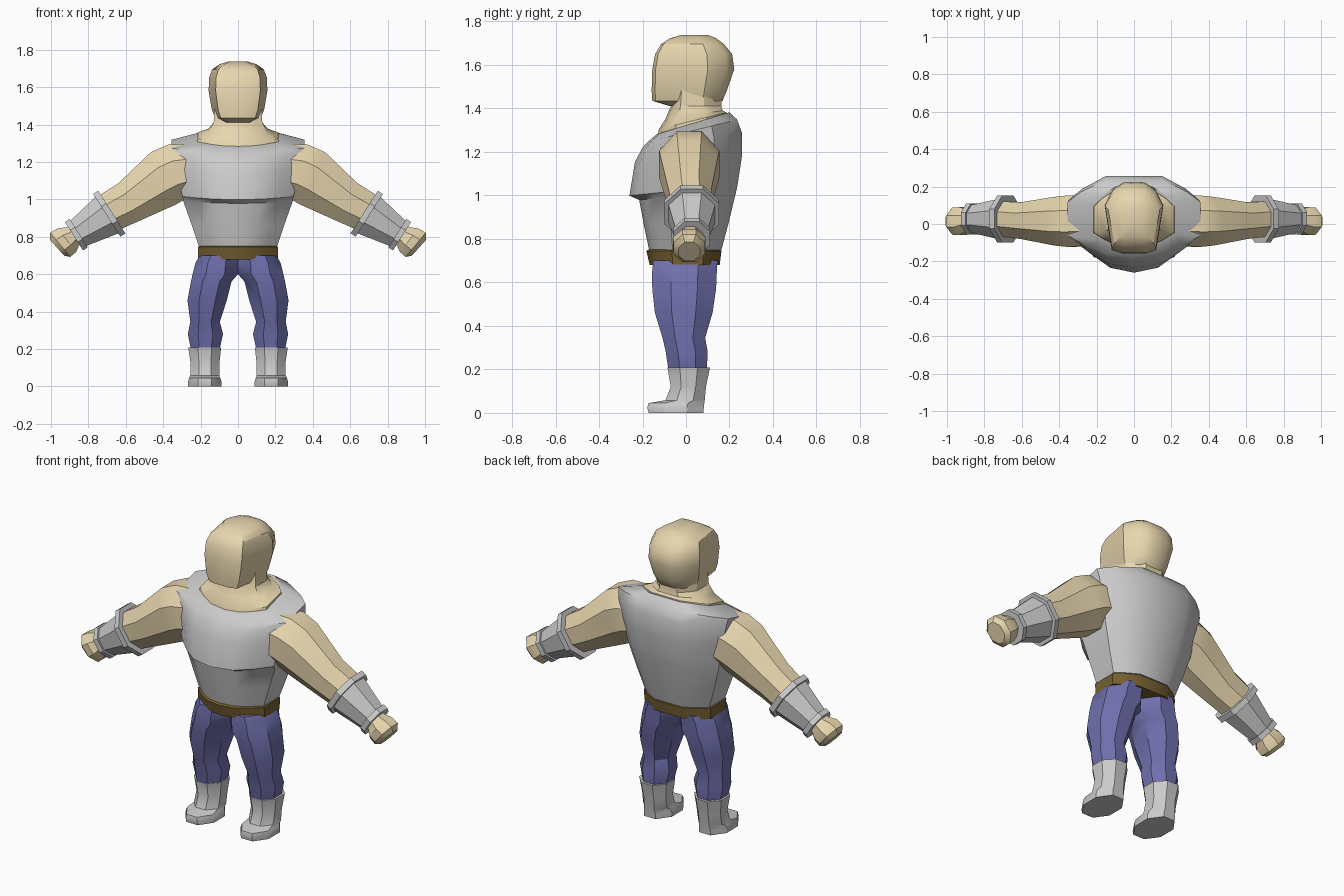
import bpy, bmesh, math

if "Cube" in bpy.data.objects:
    bpy.data.objects.remove(bpy.data.objects["Cube"])


def material(name, rgb):
    m = bpy.data.materials.new(name)
    m.diffuse_color = (*rgb, 1)
    m.use_nodes = True
    m.node_tree.nodes["Principled BSDF"].inputs["Base Color"].default_value = m.diffuse_color
    return m


SKIN = material("skin", (0.8, 0.67, 0.42))
CLOTH = material("blue_cloth", (0.16, 0.16, 0.42))
LEATHER = material("brown_leather", (0.18, 0.115, 0.03))


def loft(name, rings, mat=None, mirror=False, angle=33):
    """Skin equal-length rings, cap both ends."""
    bm = bmesh.new()
    loops = [[bm.verts.new(p) for p in ring] for ring in rings]
    n = len(loops[0])
    for a, b in zip(loops, loops[1:]):
        for i in range(n):
            j = (i + 1) % n
            bm.faces.new((a[i], a[j], b[j], b[i]))
    bm.faces.new(loops[0])
    bm.faces.new(loops[-1])
    bmesh.ops.recalc_face_normals(bm, faces=bm.faces)
    me = bpy.data.meshes.new(name)
    bm.to_mesh(me)
    bm.free()
    ob = bpy.data.objects.new(name, me)
    bpy.context.collection.objects.link(ob)
    if mat:
        me.materials.append(mat)
    bpy.ops.object.select_all(action='DESELECT')
    ob.select_set(True)
    bpy.context.view_layer.objects.active = ob
    bpy.ops.object.shade_smooth_by_angle(angle=math.radians(angle))
    if mirror:
        mod = ob.modifiers.new("Mirror", 'MIRROR')
        mod.use_mirror_merge = False
    return ob


# Half cross-sections, front to back, as fractions of width and depth
TORSO = [(0, -1), (.43, -.9), (.72, -.66), (1, -.36), (1, .5), (.8, .73), (.43, 1), (0, 1)]
HEAD = [(0, -1), (.45, -1), (.76, -.9), (1, .45), (.72, .84), (.36, 1), (0, 1)]


def section(half, z, w, front, back, tilt=0):
    """Symmetric horizontal ring; tilt raises it towards the back."""
    full = half + [(-x, y) for x, y in half[-2:0:-1]]
    pts = [(x * w, y * (front if y < 0 else back)) for x, y in full]
    return [(x, y, z + tilt * y) for x, y in pts]


def octagon(z, x0, x1, y0, y1):
    """Horizontal eight-sided ring filling a box."""
    k = math.cos(math.pi / 8)
    return [((x0 + x1) / 2 + (x1 - x0) / 2 / k * math.cos(a),
             (y0 + y1) / 2 + (y1 - y0) / 2 / k * math.sin(a), z)
            for a in (math.pi * (i + .5) / 4 for i in range(8))]


def limb(x, z, r, ry, yc, slope):
    """Eight-sided ring across an arm that drops at the given slope."""
    k, s = math.cos(math.pi / 8), math.radians(slope)
    return [(x + math.sin(s) * r / k * math.cos(a), yc + ry / k * math.sin(a),
             z + math.cos(s) * r / k * math.cos(a))
            for a in (math.pi * (i + .5) / 4 for i in range(8))]


# Shirt with overhanging chest and sloped neckline
loft("shirt", [section(TORSO, *r) for r in [
    (.75, .21, .17, .163), (.87, .25, .195, .195), (1.0, .293, .215, .232, .1),
    (1.025, .297, .26, .237, .1), (1.165, .33, .235, .257, .05),
    (1.25, .348, .2, .257, .15), (1.29, .355, .175, .235, .25),
    (1.322, .225, .135, .2, .3)]])

# Neck and head
loft("neck", [section(TORSO, *r) for r in [
    (1.31, .218, .13, .192, .3), (1.335, .215, .125, .185, .25), (1.365, .16, .095, .168, .15),
    (1.41, .13, .07, .163), (1.52, .125, .05, .17)]], SKIN)
loft("head", [section(HEAD, *r) for r in [
    (1.412, .08, .08, .14), (1.435, .122, .155, .168), (1.48, .14, .158, .187),
    (1.58, .157, .155, .222), (1.65, .155, .142, .212), (1.695, .138, .115, .175),
    (1.722, .1, .075, .14), (1.738, .05, .02, .1)]], SKIN)

# Belt
loft("belt", [section(TORSO, *r) for r in [
    (.68, .215, .167, .155), (.745, .215, .182, .163), (.755, .2, .165, .15)]], LEATHER)

# Arms, wrist guards and hands
loft("arm", [limb(*r) for r in [
    (.25, 1.16, .14, .13, .015, 14), (.335, 1.143, .155, .138, .015, 14),
    (.40, 1.112, .155, .13, .015, 25), (.585, .985, .115, .098, .018, 28),
    (.67, .94, .108, .095, .025, 28), (.80, .855, .085, .08, .025, 32)]], SKIN, True)
DROP = 32.5
DX, DZ = math.cos(math.radians(DROP)), -math.sin(math.radians(DROP))
loft("wrist_guard", [limb(.683 + DX * t, .927 + DZ * t, r, r * .93, .027, DROP) for t, r in [
    (-.01, .112), (-.01, .135), (.022, .135), (.022, .115),
    (.2, .08), (.2, .09), (.23, .09), (.23, .065)]], None, True)
loft("hand", [limb(*r) for r in [
    (.86, .82, .058, .055, .02, 36), (.885, .802, .06, .058, .02, 36),
    (.915, .782, .08, .075, .015, 38), (.95, .757, .084, .072, .015, 40),
    (.968, .742, .058, .05, .015, 42)]], SKIN, True)

# Trouser legs joined at the crotch
loft("trouser_leg", [octagon(*r) for r in [
    (.70, 0, .205, -.15, .145), (.66, 0, .228, -.155, .142), (.60, 0, .243, -.157, .14),
    (.56, .035, .252, -.154, .137), (.46, .06, .27, -.143, .122),
    (.345, .097, .255, -.108, .088), (.28, .08, .268, -.093, .1),
    (.19, .1, .25, -.08, .095)]], CLOTH, True)

# Boots with forward toes
loft("boot", [octagon(*r) for r in [
    (0, .088, .267, -.172, .08), (.025, .088, .267, -.178, .082), (.045, .095, .262, -.172, .084),
    (.058, .1, .255, -.095, .086), (.12, .1, .253, -.07, .092),
    (.208, .09, .266, -.085, .11), (.208, .098, .257, -.077, .1)]], None, True)
